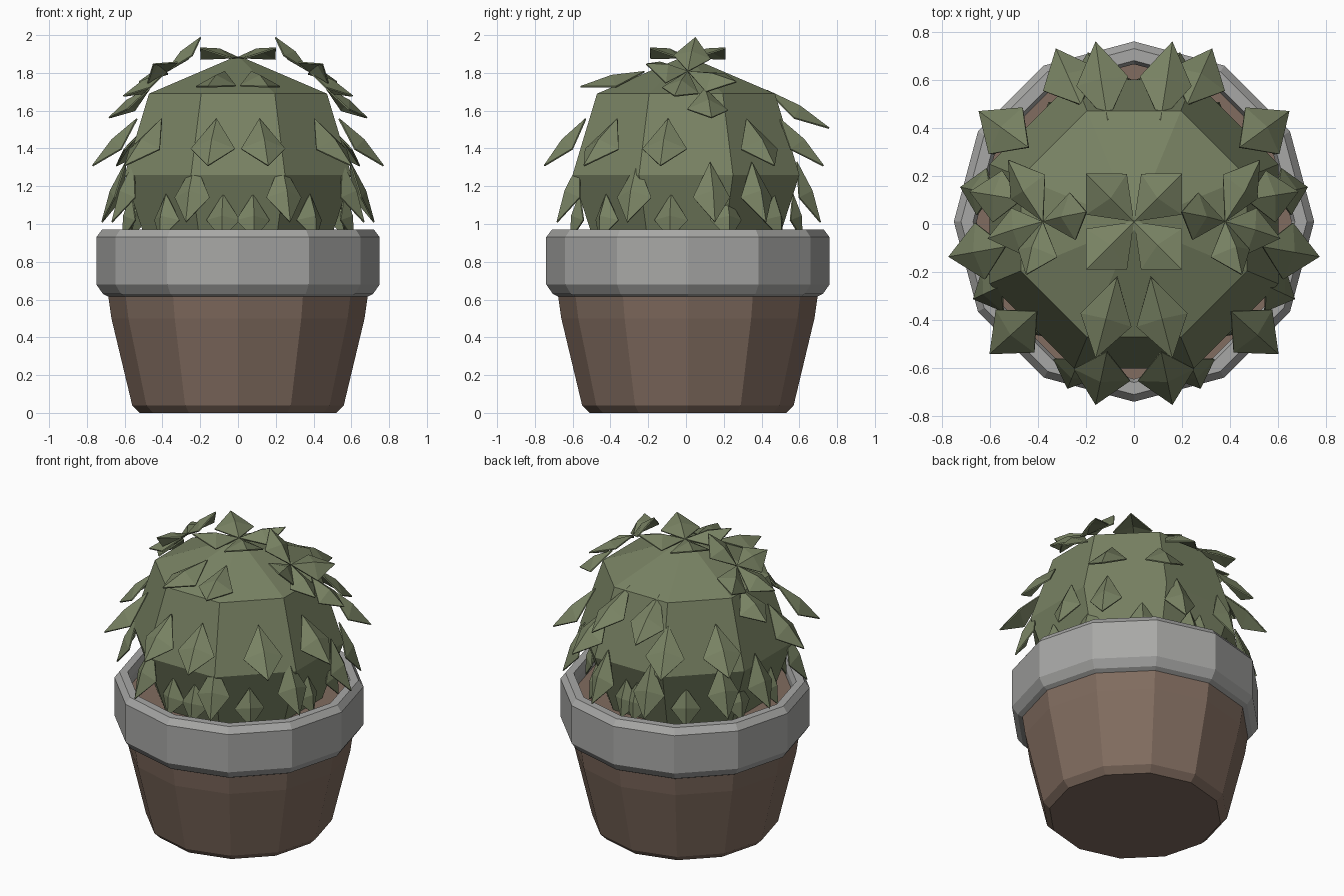
import bpy, bmesh, math
from mathutils import Vector

if "Cube" in bpy.data.objects:
    bpy.data.objects.remove(bpy.data.objects["Cube"])

DOME_CENTRE = Vector((0, 0, 1.26))


def material(name, rgb):
    m = bpy.data.materials.new(name)
    m.use_nodes = True
    m.diffuse_color = (*rgb, 1)
    m.node_tree.nodes["Principled BSDF"].inputs["Base Color"].default_value = (*rgb, 1)
    return m


green = material("leaf green", (0.19, 0.225, 0.125))
grey = material("stone grey", (0.39, 0.39, 0.38))
brown = material("clay brown", (0.22, 0.15, 0.115))


def finish(name, bm, mat):
    bmesh.ops.recalc_face_normals(bm, faces=bm.faces)
    mesh = bpy.data.meshes.new(name)
    bm.to_mesh(mesh)
    bm.free()
    mesh.materials.append(mat)
    ob = bpy.data.objects.new(name, mesh)
    bpy.context.collection.objects.link(ob)
    return ob


def lathe(name, profile, sides, mat, turn=0.0, y=0.0, closed=False):
    """Revolve (radius, height) points; cap the ends or close the loop."""
    bm = bmesh.new()
    rings = []
    for r, z in profile:
        angles = [turn + math.tau * i / sides for i in range(sides)]
        rings.append([bm.verts.new((r * math.cos(a), y + r * math.sin(a), z)) for a in angles])
    pairs = list(zip(rings, rings[1:]))
    if closed:
        pairs.append((rings[-1], rings[0]))
    else:
        bm.faces.new(rings[0])
        bm.faces.new(rings[-1])
    for lo, hi in pairs:
        for i in range(sides):
            j = (i + 1) % sides
            bm.faces.new((lo[i], lo[j], hi[j], hi[i]))
    return finish(name, bm, mat)


# Pot with filled soil, and the thick rim around it
lathe("pot", [(0.52, 0), (0.56, 0.04), (0.67, 0.5), (0.69, 0.64), (0.67, 0.88)],
      12, brown, y=0.01)
lathe("rim", [(0.685, 0.615), (0.715, 0.63), (0.75, 0.68), (0.75, 0.93),
              (0.72, 0.97), (0.67, 0.97), (0.655, 0.93), (0.655, 0.8)],
      12, grey, y=0.01, closed=True)

# Eight-sided bush body
lathe("bush", [(0.5, 0.83), (0.65, 1.26), (0.51, 1.69), (0.03, 1.88)],
      8, green, turn=math.pi / 8)


def add_leaf(bm, base, tip, width=0.12):
    """Folded kite whose ridge faces away from the bush."""
    base, tip = Vector(base), Vector(tip)
    along = tip - base
    out = (base + tip) / 2 - DOME_CENTRE
    out = (out - out.project(along)).normalized()
    side = along.normalized().cross(out)
    mid = base + along * 0.5 + out * 0.02
    corners = [base + along * 0.55 + side * s * width - out * 0.035 for s in (-1, 1)]
    b, t, m, l, r = [bm.verts.new(p) for p in (base, tip, mid, *corners)]
    for f in ((b, m, l), (l, m, t), (m, b, r), (t, m, r)):
        bm.faces.new(f)


def leaf_group(name, leaves, width=0.12):
    bm = bmesh.new()
    for base, tip in leaves:
        add_leaf(bm, base, tip, width)
    ob = finish(name, bm, green)
    thick = ob.modifiers.new("thickness", "SOLIDIFY")
    thick.thickness = 0.008
    mirror = ob.modifiers.new("mirror", "MIRROR")
    mirror.use_axis[0] = True
    mirror.use_mirror_merge = False


def polar(deg, r, z):
    a = math.radians(deg)
    return (r * math.cos(a), r * math.sin(a), z)


# Crown of four leaves
leaf_group("crown_leaves", [((0, 0.01, 1.885), (0.2, 0.01 + s * 0.2, 1.935)) for s in (-1, 1)])

# Star clusters on the shoulders
star = (0.38, 0.01, 1.81)
leaf_group("star_leaves", [(star, tip) for tip in (
    (0.2, 0.05, 1.99), (0.525, 0.267, 1.755), (0.45, -0.21, 1.85),
    (0.61, -0.06, 1.68))], 0.1)

# Single leaves around the top
leaf_group("upper_leaves", [
    ((0.07, -0.22, 1.81), (0.16, -0.56, 1.73)),
    ((0.11, 0.43, 1.71), (0.16, 0.76, 1.51)),
    ((0.47, 0.1, 1.72), (0.685, 0.135, 1.565))], 0.11)

# Middle ring: (angle, tip radius)
leaf_group("middle_leaves", [
    (polar(a, 0.545, 1.56), polar(a, r, 1.31))
    for a, r in ((-78, 0.77), (-42, 0.81), (-10, 0.785), (36, 0.8), (66, 0.8))])

# Lower ring hanging over the rim
leaf_group("lower_leaves", [
    (polar(a, 0.61, 1.33), polar(a, 0.74, 1.01))
    for a in (-68, -25, 12, 35, 75)], 0.1)

# Small leaves tucked under the bush
leaf_group("under_leaves", [
    (polar(a, 0.57, 1.16), polar(a, 0.62, 0.92))
    for a in (-82, -48, -8, 22, 55, 86)], 0.09)
